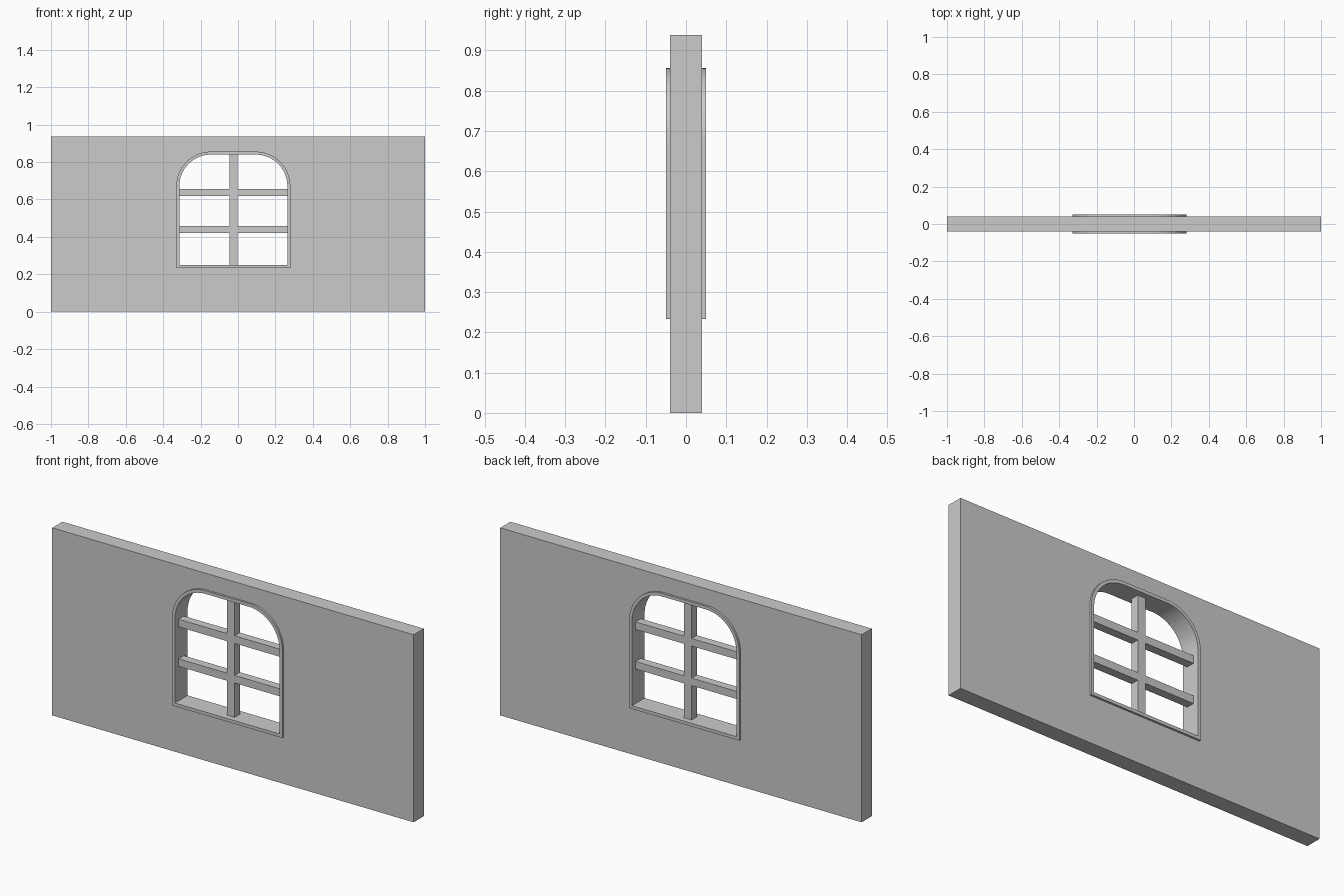
import bpy
from math import sin, cos, pi

if "Cube" in bpy.data.objects:
    bpy.data.objects.remove(bpy.data.objects["Cube"])

CX = -0.025          # window centre
HALF_W = 0.305       # outer half width of the frame
BOTTOM, TOP = 0.233, 0.856
RADIUS = 0.185       # rounded upper corners
BORDER = 0.016


def window_loop(inset, steps=16):
    """Square bottom, rounded upper corners."""
    w, r = HALF_W - inset, RADIUS - inset
    pts = [(CX - w, BOTTOM + inset), (CX + w, BOTTOM + inset)]
    for side, start in ((1, 0), (-1, pi / 2)):
        for i in range(steps + 1):
            a = start + pi / 2 * i / steps
            pts.append((CX + side * (w - r) + r * cos(a), TOP - inset - r + r * sin(a)))
    return pts


def extruded(name, loops, depth):
    """Flat outline with holes in the xz plane, extruded along y."""
    curve = bpy.data.curves.new(name, 'CURVE')
    curve.dimensions = '2D'
    curve.fill_mode = 'BOTH'
    curve.extrude = depth / 2
    for loop in loops:
        s = curve.splines.new('POLY')
        s.points.add(len(loop) - 1)
        for p, (x, z) in zip(s.points, loop):
            p.co = (x, z, 0, 1)
        s.use_cyclic_u = True
        s.use_smooth = False
    ob = bpy.data.objects.new(name, curve)
    bpy.context.collection.objects.link(ob)
    ob.rotation_euler.x = pi / 2
    bpy.ops.object.select_all(action='DESELECT')
    ob.select_set(True)
    bpy.context.view_layer.objects.active = ob
    bpy.ops.object.convert(target='MESH')
    bpy.context.object.name = name


def bar(name, loc, size):
    bpy.ops.mesh.primitive_cube_add(size=1, location=loc)
    ob = bpy.context.object
    ob.name = name
    ob.scale = size


# Wall with window opening
extruded("wall", [[(-1, 0), (1, 0), (1, 0.938), (-1, 0.938)], window_loop(0)], 0.08)

# Thin frame standing slightly proud of both wall faces
extruded("window_frame", [window_loop(0), window_loop(BORDER)], 0.1)

# Glazing bars
bar("vertical_bar", (CX, 0, (BOTTOM + TOP) / 2), (0.042, 0.042, TOP - BOTTOM - 0.02))
for i, z in enumerate((0.44, 0.638)):
    bar(f"horizontal_bar_{i + 1}", (CX, 0, z), (2 * HALF_W - 0.02, 0.042, 0.038))
